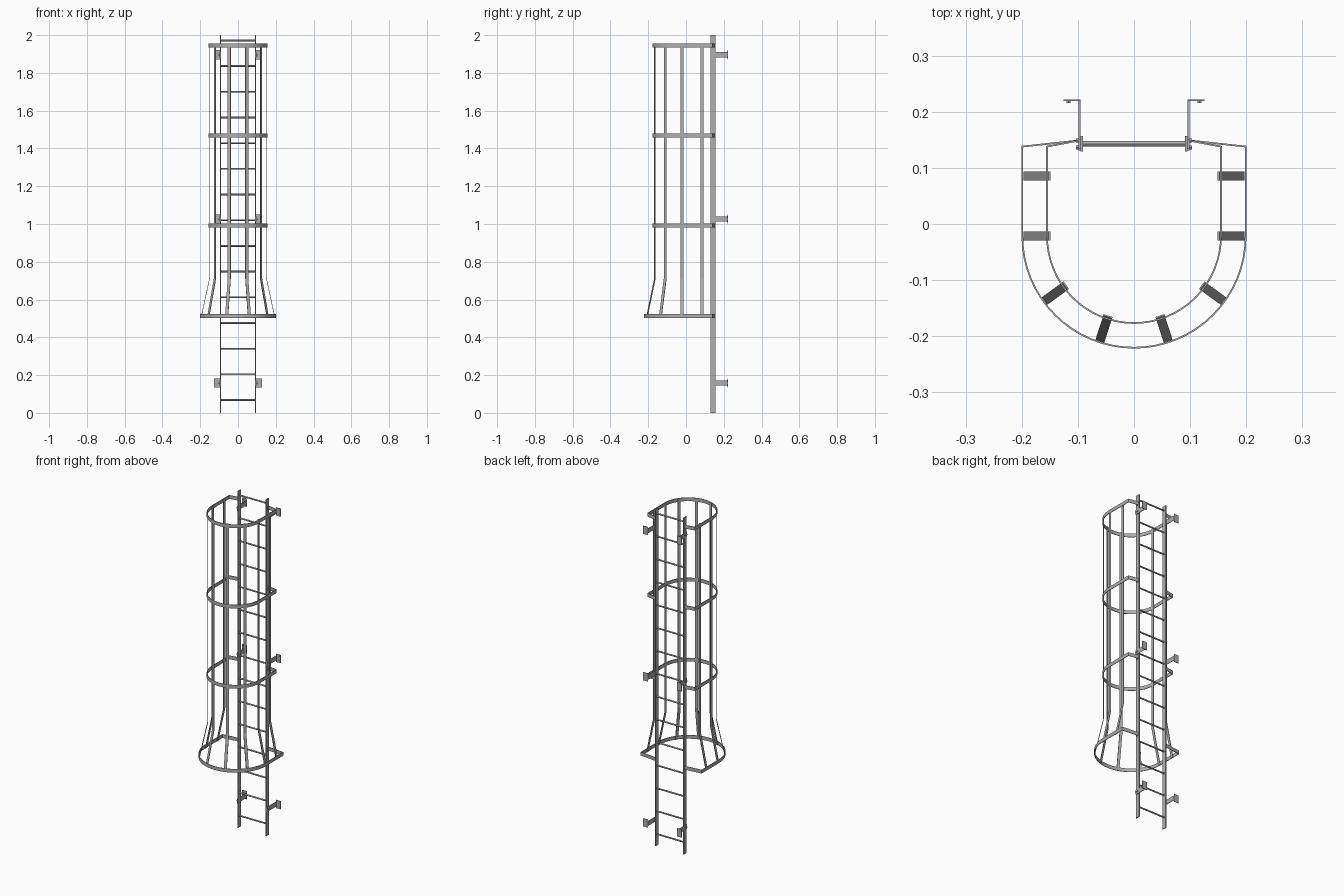
import bpy, bmesh, math
from mathutils import Vector, Matrix

if "Cube" in bpy.data.objects:
    bpy.data.objects.remove(bpy.data.objects["Cube"])

steel = bpy.data.materials.new("grey_steel")
steel.diffuse_color = (0.43, 0.43, 0.43, 1)
steel.use_nodes = True
steel.node_tree.nodes["Principled BSDF"].inputs["Base Color"].default_value = steel.diffuse_color


def finish(name, bm, smooth=False):
    bmesh.ops.recalc_face_normals(bm, faces=bm.faces)
    mesh = bpy.data.meshes.new(name)
    bm.to_mesh(mesh)
    bm.free()
    mesh.materials.append(steel)
    obj = bpy.data.objects.new(name, mesh)
    bpy.context.collection.objects.link(obj)
    if smooth:
        bpy.ops.object.select_all(action='DESELECT')
        obj.select_set(True)
        bpy.context.view_layer.objects.active = obj
        bpy.ops.object.shade_smooth_by_angle(angle=math.radians(30))
    return obj


def ribbon(name, path, width, thick, place, smooth=False):
    """Flat bar bent along a 2D path; width runs along the local z axis."""
    pts = [Vector(p) for p in path]
    dirs = [(b - a).normalized() for a, b in zip(pts, pts[1:])]
    bm = bmesh.new()
    rings = []
    for i, p in enumerate(pts):
        d0, d1 = dirs[max(i - 1, 0)], dirs[min(i, len(dirs) - 1)]
        n0, n1 = Vector((-d0.y, d0.x)), Vector((-d1.y, d1.x))
        m = (n0 + n1).normalized()
        m *= thick / 2 / max(m.dot(n0), 0.4)      # mitred corner
        corners = [(p + m, -1), (p + m, 1), (p - m, 1), (p - m, -1)]
        rings.append([bm.verts.new(place @ Vector((c.x, c.y, s * width / 2)))
                      for c, s in corners])
    for a, b in zip(rings, rings[1:]):
        for k in range(4):
            bm.faces.new((a[k], a[(k + 1) % 4], b[(k + 1) % 4], b[k]))
    bm.faces.new(rings[0])
    bm.faces.new(rings[-1])
    return finish(name, bm, smooth)


def rod(name, start, end, radius, sides, smooth=False):
    a, b = Vector(start), Vector(end)
    turn = (b - a).to_track_quat('Z', 'Y').to_matrix().to_4x4()
    bm = bmesh.new()
    bmesh.ops.create_cone(bm, cap_ends=True, segments=sides, radius1=radius,
                          radius2=radius, depth=(b - a).length,
                          matrix=Matrix.Translation((a + b) / 2) @ turn)
    return finish(name, bm, smooth)


def at_height(z):
    return Matrix.Translation((0, 0, z))


RAIL_X, LADDER_Y, ARC_Y = 0.093, 0.143, -0.0215

# Ladder rails
for side in (-1, 1):
    x = side * RAIL_X
    ribbon("ladder_rail", [(x, LADDER_Y - 0.0135), (x, LADDER_Y + 0.0135)],
           2.0, 0.005, at_height(1.0))

# Rungs
for i in range(15):
    z = 0.068 + i * 0.136
    rod("rung", (-RAIL_X, LADDER_Y, z), (RAIL_X, LADDER_Y, z), 0.0045, 12, True)

# Wall brackets with bolts
for z in (0.158, 1.026, 1.896):
    for s in (-1, 1):
        ribbon("bracket_arm", [(s * 0.097, 0.131), (s * 0.097, 0.220)],
               0.028, 0.003, at_height(z))
        ribbon("bracket_plate", [(s * 0.0955, 0.2205), (s * 0.126, 0.2205)],
               0.048, 0.003, at_height(z))
        for y in (0.136, 0.149):
            rod("arm_bolt", (s * 0.098, y, z), (s * 0.103, y, z), 0.004, 6)
        for dz in (-0.012, 0.012):
            rod("wall_bolt", (s * 0.117, 0.216, z + dz),
                (s * 0.117, 0.220, z + dz), 0.004, 6)


# Cage hoops: half circle, straight sides, ends turned in to the rails
def hoop(z, r):
    path = [(-0.097, 0.135), (-0.097, 0.149), (-r, 0.138)]
    for i in range(33):
        a = math.pi + math.pi * i / 32
        path.append((r * math.cos(a), ARC_Y + r * math.sin(a)))
    path += [(r, 0.138), (0.097, 0.149), (0.097, 0.135)]
    ribbon("cage_hoop", path, 0.021, 0.003, at_height(z), True)


hoop(0.514, 0.199)
for z in (0.993, 1.469, 1.946):
    hoop(z, 0.155)

# Upright cage straps, flaring out at the bottom
profile = [(0.1955, 0.504), (0.1505, 0.712), (0.1505, 1.956)]
places = [(math.radians(-36 * k), ARC_Y) for k in range(6)]
places += [(0, 0.0855), (math.pi, 0.0855)]
for angle, y in places:
    out = Vector((math.cos(angle), math.sin(angle), 0))
    side = Vector((out.y, -out.x, 0))
    basis = Matrix((out, (0, 0, 1), side)).transposed().to_4x4()
    ribbon("cage_strap", profile, 0.0165, 0.003,
           Matrix.Translation((0, y, 0)) @ basis)
